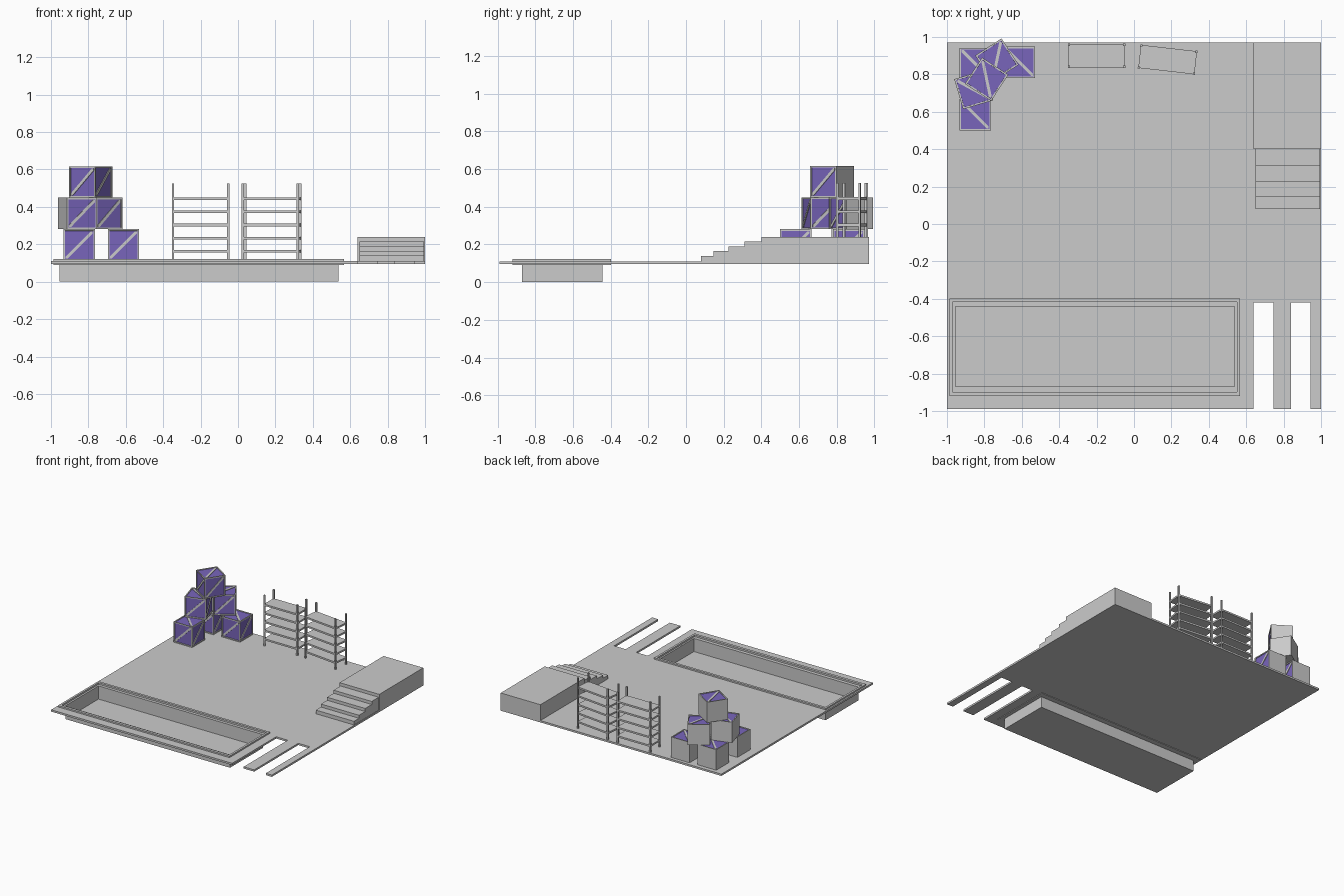
import bpy, bmesh
from math import radians
from mathutils import Vector, Matrix

if "Cube" in bpy.data.objects:
    bpy.data.objects.remove(bpy.data.objects["Cube"])


def finish(name, bm, mats=(), normals=True):
    if normals:
        bmesh.ops.recalc_face_normals(bm, faces=bm.faces)
    me = bpy.data.meshes.new(name)
    bm.to_mesh(me)
    bm.free()
    for m in mats:
        me.materials.append(m)
    ob = bpy.data.objects.new(name, me)
    bpy.context.collection.objects.link(ob)
    return ob


def add_box(bm, x0, x1, y0, y1, z0, z1):
    mat = Matrix.Translation(((x0 + x1) / 2, (y0 + y1) / 2, (z0 + z1) / 2)) \
        @ Matrix.Diagonal((x1 - x0, y1 - y0, z1 - z0, 1))
    return bmesh.ops.create_cube(bm, size=1, matrix=mat)


FLOOR0, FLOOR = 0.095, 0.11

# floor slab: grid of cells, leaving out the pool and two front slots
xs = [-1, -0.985, 0.565, 0.64, 0.745, 0.84, 0.945, 1]
ys = [-0.99, -0.915, -0.42, -0.40, 0.97]
bm = bmesh.new()
v = [[bm.verts.new((x, y, FLOOR0)) for y in ys] for x in xs]
for i in range(len(xs) - 1):
    for j in range(len(ys) - 1):
        pool = i == 1 and j in (1, 2)
        slot = i in (3, 5) and j < 2
        if not (pool or slot):
            bm.faces.new((v[i][j], v[i + 1][j], v[i + 1][j + 1], v[i][j + 1]))
ext = bmesh.ops.extrude_face_region(bm, geom=bm.faces[:])
bmesh.ops.translate(bm, vec=(0, 0, FLOOR - FLOOR0),
                    verts=[e for e in ext["geom"] if isinstance(e, bmesh.types.BMVert)])
finish("floor", bm)

# sunken pool: nested rectangles form the raised lip, ledge and basin
outer = (-0.987, 0.567, -0.92, -0.398)
mid = (-0.97, 0.55, -0.898, -0.418)
inner = (-0.955, 0.537, -0.87, -0.442)
profile = [(inner, 0.09), (outer, 0.09), (outer, 0.122), (mid, 0.122),
           (mid, 0.108), (inner, 0.108), (inner, 0.0)]
bm = bmesh.new()
loops = []
for (x0, x1, y0, y1), z in profile:
    loops.append([bm.verts.new(p) for p in
                  ((x0, y0, z), (x1, y0, z), (x1, y1, z), (x0, y1, z))])
for a, b in zip(loops, loops[1:]):
    for k in range(4):
        n = (k + 1) % 4
        bm.faces.new((a[k], a[n], b[n], b[k]))
bm.faces.new(loops[-1])
finish("pool_basin", bm, normals=False)

# raised platform
bm = bmesh.new()
add_box(bm, 0.64, 1, 0.40, 0.97, FLOOR0, 0.24)
finish("platform", bm)

# stairs: side profile extruded along x
runs = [0.08, 0.145, 0.225, 0.31, 0.40]
pts = [(runs[0], FLOOR)]
for k in range(4):
    z = 0.14 + 0.025 * k
    pts += [(runs[k], z), (runs[k + 1], z)]
pts.append((runs[-1], FLOOR))
bm = bmesh.new()
face = bm.faces.new([bm.verts.new((0.65, y, z)) for y, z in pts])
ext = bmesh.ops.extrude_face_region(bm, geom=[face])
bmesh.ops.translate(bm, vec=(0.345, 0, 0),
                    verts=[e for e in ext["geom"] if isinstance(e, bmesh.types.BMVert)])
finish("stairs", bm)


# storage racks: four posts and five shelves
def rack(name, x, y, angle):
    bm = bmesh.new()
    w, d, t = 0.154, 0.065, 0.012
    for sx in (-1, 1):
        for sy in (-1, 1):
            px, py = sx * (w - t / 2), sy * (d - t / 2)
            add_box(bm, px - t / 2, px + t / 2, py - t / 2, py + t / 2, FLOOR, 0.525)
    for k in range(5):
        z = 0.162 + 0.0705 * k
        add_box(bm, -w + 0.003, w - 0.003, -d + 0.003, d - 0.003, z - 0.007, z + 0.007)
    ob = finish(name, bm)
    ob.location = (x, y, 0)
    ob.rotation_euler.z = radians(angle)


rack("rack_straight", -0.2, 0.9, 0)
rack("rack_turned", 0.18, 0.879, -6.5)

# crate: panelled front, right and top, plain elsewhere
purple = bpy.data.materials.new("purple_panel")
purple.diffuse_color = (0.19, 0.13, 0.50, 1)
purple.use_nodes = True
purple.node_tree.nodes["Principled BSDF"].inputs["Base Color"].default_value = purple.diffuse_color
grey = bpy.data.materials.new("grey_frame")
grey.diffuse_color = (0.6, 0.6, 0.6, 1)
grey.use_nodes = True
grey.node_tree.nodes["Principled BSDF"].inputs["Base Color"].default_value = grey.diffuse_color
S = 0.168
H, BORDER, DEPTH, BAR = S / 2, 0.012, 0.005, 0.011


def crate(name, x, y, level, angle):
    bm = bmesh.new()
    bmesh.ops.create_cube(bm, size=S)
    bm.normal_update()
    panels = [f for f in bm.faces
              if f.normal.x > 0.9 or f.normal.y < -0.9 or f.normal.z > 0.9]
    bmesh.ops.inset_individual(bm, faces=panels, thickness=BORDER, depth=0)
    ext = bmesh.ops.inset_individual(bm, faces=panels, thickness=0.0005, depth=-DEPTH)
    for f in panels:
        f.material_index = 1
    # diagonal bars, flush with the frame
    h = H - BORDER
    hexagon = [(-h, -h), (-h + BAR, -h), (h, h - BAR), (h, h), (h - BAR, h), (-h, -h + BAR)]
    for u, w, n in (((1, 0, 0), (0, 0, 1), (0, -1, 0)),
                    ((0, 1, 0), (0, 0, 1), (1, 0, 0)),
                    ((-1, 0, 0), (0, 1, 0), (0, 0, 1))):
        u, w, n = Vector(u), Vector(w), Vector(n)
        low, top = ([bm.verts.new(u * a + w * b + n * d) for a, b in hexagon]
                    for d in (H - DEPTH, H - 0.0005))
        bm.faces.new(top)
        bm.faces.new(low[::-1])
        for k in range(6):
            m = (k + 1) % 6
            bm.faces.new((low[k], low[m], top[m], top[k]))
    ob = finish(name, bm, (grey, purple))
    ob.location = (x, y, FLOOR + 0.003 + S * (level + 0.5))
    ob.rotation_euler.z = radians(angle)


crate("crate_bottom_front", -0.849, 0.583, 0, 0)
crate("crate_bottom_corner", -0.849, 0.857, 0, 0)
crate("crate_bottom_right", -0.612, 0.864, 0, 0)
crate("crate_middle_left", -0.857, 0.718, 1, 16.5)
crate("crate_middle_right", -0.733, 0.876, 1, -57)
crate("crate_top", -0.788, 0.774, 2, -33)
